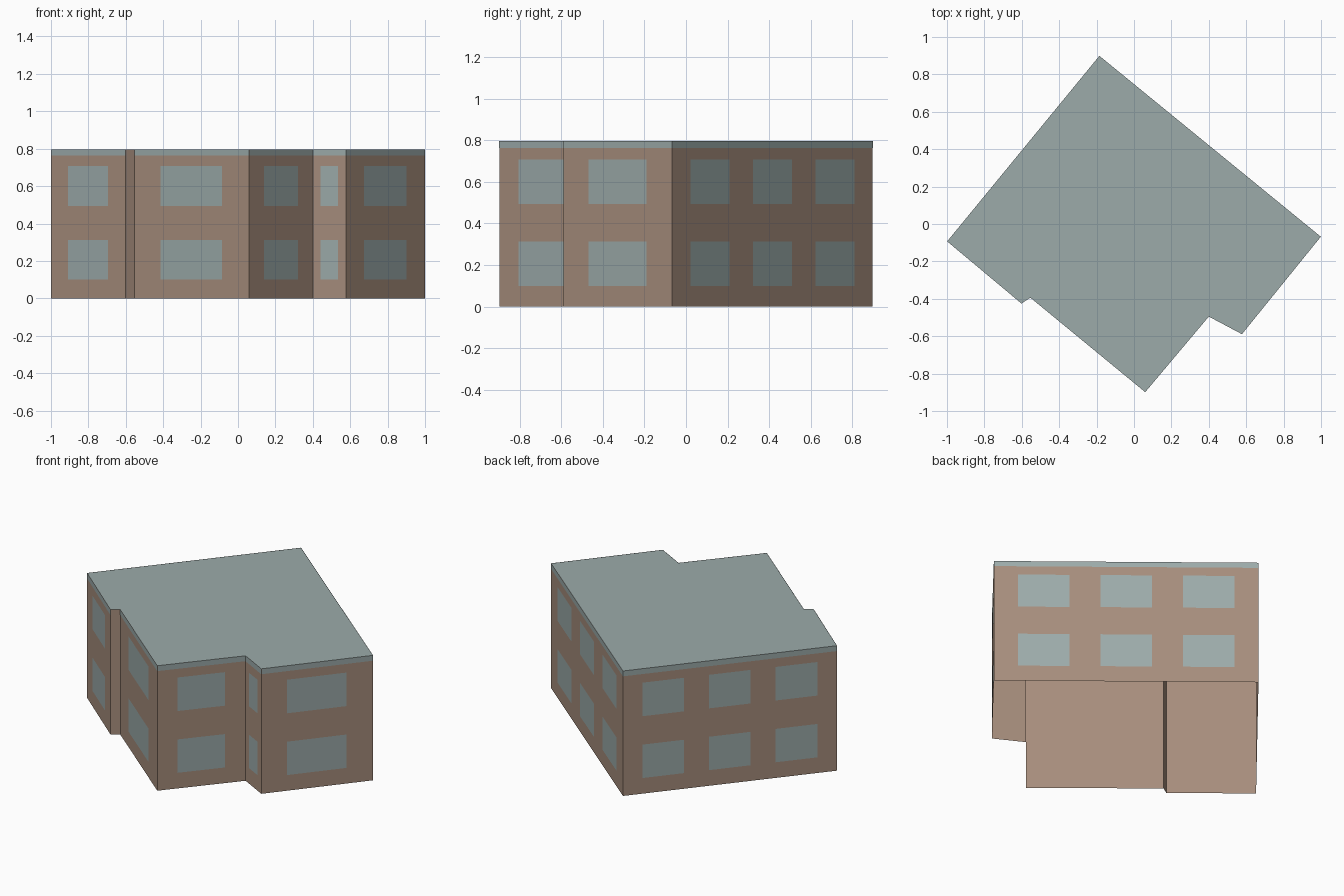
import bpy, bmesh
from mathutils import Vector

cube = bpy.data.objects.get("Cube")
if cube:
    bpy.data.objects.remove(cube)


def material(name, color):
    m = bpy.data.materials.new(name)
    m.use_nodes = True
    m.diffuse_color = (*color, 1)
    m.node_tree.nodes["Principled BSDF"].inputs["Base Color"].default_value = (*color, 1)
    return m


BROWN = material("brown wall", (0.386, 0.27, 0.204))
GREY = material("grey green roof and glass", (0.332, 0.407, 0.402))

HEIGHT, EAVE = 0.797, 0.763
PLATE_GAP = 0.001
WINDOW_ROWS = [(0.1, 0.313), (0.494, 0.708)]
SINGLE = [(0.23, 0.765)]
TRIPLE = [(0.091, 0.286), (0.403, 0.597), (0.714, 0.909)]

# Footprint corners, anticlockwise, with the windows of the wall that starts there
PLAN = [
    ((-0.999, -0.093), SINGLE),
    ((-0.602, -0.425), []),
    ((-0.554, -0.394), SINGLE),
    ((0.06, -0.899), SINGLE),
    ((0.4, -0.495), SINGLE),
    ((0.577, -0.589), SINGLE),
    ((0.999, -0.068), TRIPLE),
    ((-0.185, 0.899), TRIPLE),
]
CORNERS = [Vector(p) for p, _ in PLAN]


def new_object(name, bm, mat):
    bmesh.ops.remove_doubles(bm, verts=bm.verts, dist=0.0001)
    mesh = bpy.data.meshes.new(name)
    bm.to_mesh(mesh)
    bm.free()
    mesh.materials.append(mat)
    obj = bpy.data.objects.new(name, mesh)
    bpy.context.collection.objects.link(obj)


def panel(bm, a, b, low, high):
    """Upright rectangle between two plan points."""
    ring = [(a, low), (b, low), (b, high), (a, high)]
    bm.faces.new([bm.verts.new((p.x, p.y, z)) for p, z in ring])


walls, windows, bands, roof = (bmesh.new() for _ in range(4))
for i, (_, spans) in enumerate(PLAN):
    # Plain wall shell, open underneath
    a, b = CORNERS[i], CORNERS[(i + 1) % len(CORNERS)]
    panel(walls, a, b, 0, HEIGHT)

    # Thin plates just outside the wall: panes, and a band under the roof edge
    along = (b - a).normalized()
    out = Vector((along.y, -along.x)) * PLATE_GAP
    for s, t in spans:
        for low, high in WINDOW_ROWS:
            panel(windows, a.lerp(b, s) + out, a.lerp(b, t) + out, low, high)
    if spans:
        panel(bands, a + out, b + out, EAVE, HEIGHT)

# Flat roof
roof.faces.new([roof.verts.new((p.x, p.y, HEIGHT)) for p in CORNERS])

new_object("walls", walls, BROWN)
new_object("windows", windows, GREY)
new_object("roof_edge_bands", bands, GREY)
new_object("flat_roof", roof, GREY)
